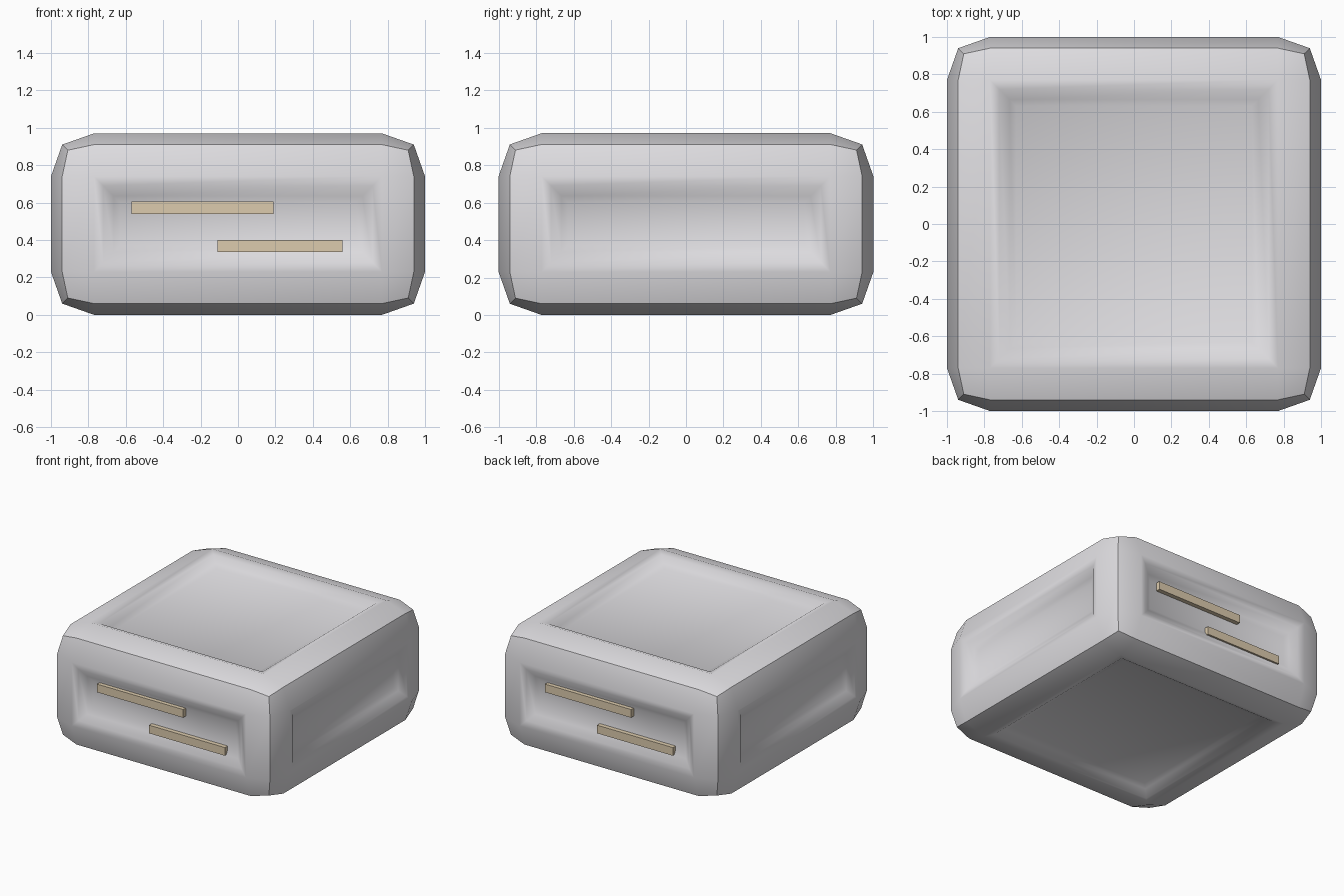
import bpy, bmesh
from math import pi
from mathutils import Matrix, Vector

cube = bpy.data.objects.get("Cube")
if cube:
    bpy.data.objects.remove(cube, do_unlink=True)

MID = 0.485      # height of the body's centre
SQUASH = 0.515   # how much shorter the half height is than the half width


def material(name, rgb):
    mat = bpy.data.materials.new(name)
    mat.use_nodes = True
    mat.diffuse_color = (*rgb, 1)
    mat.node_tree.nodes["Principled BSDF"].inputs["Base Color"].default_value = (*rgb, 1)
    return mat


def add_object(name, bm, mat):
    bmesh.ops.recalc_face_normals(bm, faces=bm.faces)
    mesh = bpy.data.meshes.new(name)
    bm.to_mesh(mesh)
    bm.free()
    mesh.materials.append(mat)
    obj = bpy.data.objects.new(name, mesh)
    bpy.context.collection.objects.link(obj)
    return obj


def add_side(bm, turn):
    """One bevelled side with a recessed panel, facing up before the turn."""
    def ring(*points):
        # repeat the corner points around the four quarters
        return [bm.verts.new(turn @ (Matrix.Rotation(q * pi / 2, 3, 'Z') @ Vector(p)))
                for q in range(4) for p in points]

    outer = ring((0.94, 0.77, 0.94), (0.91, 0.91, 0.91), (0.77, 0.94, 0.94))
    # rim, then the recess wall down to the floor
    profile = [(0.77, 1.0), (0.72, 0.985), (0.665, 0.95), (0.63, 0.93)]
    loops = [ring((r, r, h)) for r, h in profile]
    rim = loops[0]
    for q in range(4):
        n = (q + 1) % 4
        bm.faces.new((outer[3 * q], outer[3 * q + 1], outer[3 * q + 2], rim[q]))
        bm.faces.new((rim[q], outer[3 * q + 2], outer[3 * n], rim[n]))
        for a, b in zip(loops, loops[1:]):
            bm.faces.new((a[q], a[n], b[n], b[q]))
    bm.faces.new(loops[-1])


shell = material("light grey", (0.74, 0.73, 0.755))
tan = material("tan", (0.72, 0.60, 0.42))

# Body: six matching sides, welded, then flattened in height
bm = bmesh.new()
turns = [Matrix.Rotation(k * pi / 2, 3, 'X') for k in range(4)]
turns += [Matrix.Rotation(s * pi / 2, 3, 'Y') for s in (-1, 1)]
for turn in turns:
    add_side(bm, turn)
bmesh.ops.remove_doubles(bm, verts=bm.verts, dist=0.001)
for v in bm.verts:
    v.co.z += MID - SQUASH if v.co.z > 0 else MID + SQUASH
body = add_object("body", bm, shell)
bpy.context.view_layer.objects.active = body
body.select_set(True)
bpy.ops.object.shade_smooth_by_angle(angle=0.75)

# Bars in the front and back recesses
bars = {"upper_bar": (-0.57, 0.19, 0.54, 0.605), "lower_bar": (-0.11, 0.56, 0.335, 0.40)}
for side, angle in (("front", 0), ("back", pi)):
    for name, (x0, x1, z0, z1) in bars.items():
        bm = bmesh.new()
        bmesh.ops.create_cube(bm, size=1)
        bmesh.ops.scale(bm, vec=(x1 - x0, 0.05, z1 - z0), verts=bm.verts)
        bmesh.ops.translate(bm, vec=((x0 + x1) / 2, -0.94, (z0 + z1) / 2), verts=bm.verts)
        bmesh.ops.rotate(bm, matrix=Matrix.Rotation(angle, 3, 'Z'), verts=bm.verts)
        add_object(side + "_" + name, bm, tan)
